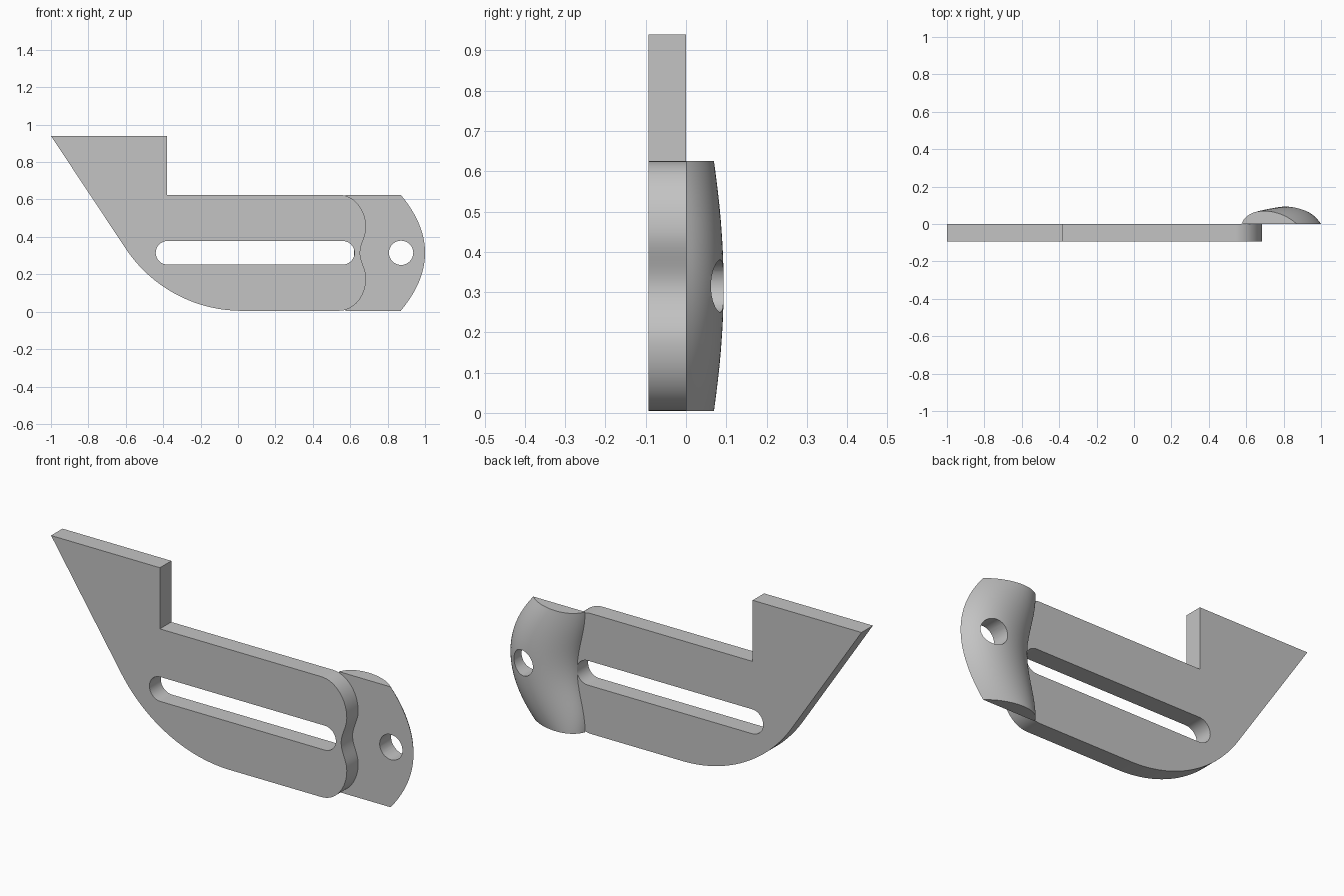
import bpy, bmesh
from math import sin, cos, pi, radians

cube = bpy.data.objects.get("Cube")
if cube:
    bpy.data.objects.remove(cube)

MID = 0.315      # height of the symmetry line
HALF = 0.31      # half height of the long arm

grey = bpy.data.materials.new("light grey")
grey.use_nodes = True
colour = (0.55, 0.55, 0.55, 1)
grey.diffuse_color = colour
grey.node_tree.nodes["Principled BSDF"].inputs["Base Color"].default_value = colour


def arc(cx, cz, rx, rz, a0, a1, n=16):
    """Points on an elliptical arc in the xz plane, angles in degrees."""
    angles = [radians(a0 + (a1 - a0) * i / n) for i in range(n + 1)]
    return [(cx + rx * cos(a), cz + rz * sin(a)) for a in angles]


def add_object(name, bm):
    bmesh.ops.recalc_face_normals(bm, faces=bm.faces)
    mesh = bpy.data.meshes.new(name)
    bm.to_mesh(mesh)
    bm.free()
    mesh.materials.append(grey)
    obj = bpy.data.objects.new(name, mesh)
    bpy.context.collection.objects.link(obj)
    return obj


def loft(name, rings):
    """Closed solid through a list of equal closed rings."""
    bm = bmesh.new()
    rows = [[bm.verts.new(p) for p in ring] for ring in rings]
    n = len(rows[0])
    for a, b in zip(rows, rows[1:]):
        for i in range(n):
            j = (i + 1) % n
            bm.faces.new((a[i], a[j], b[j], b[i]))
    bm.faces.new(rows[0])
    bm.faces.new(rows[-1])
    return add_object(name, bm)


def prism(name, outline, y0, y1):
    return loft(name, [[(x, y, z) for x, z in outline] for y in (y0, y1)])


def slot(x0, x1, r):
    return arc(x1, MID, r, r, -90, 90) + arc(x0, MID, r, r, 90, 270)


def finish(obj, outline):
    """Cut a through opening and smooth the curved walls."""
    cutter = prism("cutter", outline, -0.3, 0.3)
    cutter.hide_render = True
    mod = obj.modifiers.new("opening", 'BOOLEAN')
    mod.operation, mod.solver, mod.object = 'DIFFERENCE', 'EXACT', cutter
    bpy.ops.object.select_all(action='DESELECT')
    bpy.context.view_layer.objects.active = obj
    obj.select_set(True)
    bpy.ops.object.modifier_apply(modifier=mod.name)
    bpy.data.objects.remove(cutter)
    bpy.ops.object.shade_smooth_by_angle(angle=radians(30))


# Flat slotted plate: raised tail, rounded end with a shallow notch, curved heel
notch = []
for i in range(1, 20):
    z = 0.45 - 0.27 * i / 20
    notch.append((0.669 - 0.016 * cos(2 * pi * (z - MID) / 0.27), z))
outline = [(-1, 0.94), (-0.38, 0.94), (-0.38, 0.625)]
outline += arc(0.54, 0.45, 0.145, 0.175, 90, 0)
outline += notch
outline += arc(0.54, 0.18, 0.145, 0.175, 0, -90)
outline += arc(0.02, 0.75, 0.745, 0.745, 270, 213.7, 28)
plate = prism("slotted_plate", outline, -0.093, 0)
finish(plate, slot(-0.377, 0.56, 0.063))

# Domed end cap: cross-section blends from the flat ends to the fuller middle
END = [(0.575, 0), (0.61, 0.10), (0.78, 0.085), (0.87, 0)]
MIDDLE = [(0.62, 0), (0.66, 0.09), (0.90, 0.155), (1.0, 0)]


def section(s, n=28):
    full = 1 - s * s
    wave = (1 + cos(pi * s)) / 2
    pts = []
    for i, (e, m) in enumerate(zip(END, MIDDLE)):
        kx = wave if i < 2 else full
        pts.append((e[0] + (m[0] - e[0]) * kx, e[1] + (m[1] - e[1]) * full))
    ring = []
    for i in range(n + 1):
        t = i / n
        w = ((1 - t) ** 3, 3 * t * (1 - t) ** 2, 3 * t * t * (1 - t), t ** 3)
        x, y = (sum(k * p[c] for k, p in zip(w, pts)) for c in (0, 1))
        ring.append((x, y, MID + HALF * s))
    return ring


cap = loft("domed_end_cap", [section(i / 20 - 1) for i in range(41)])
finish(cap, slot(0.872, 0.8721, 0.065))
